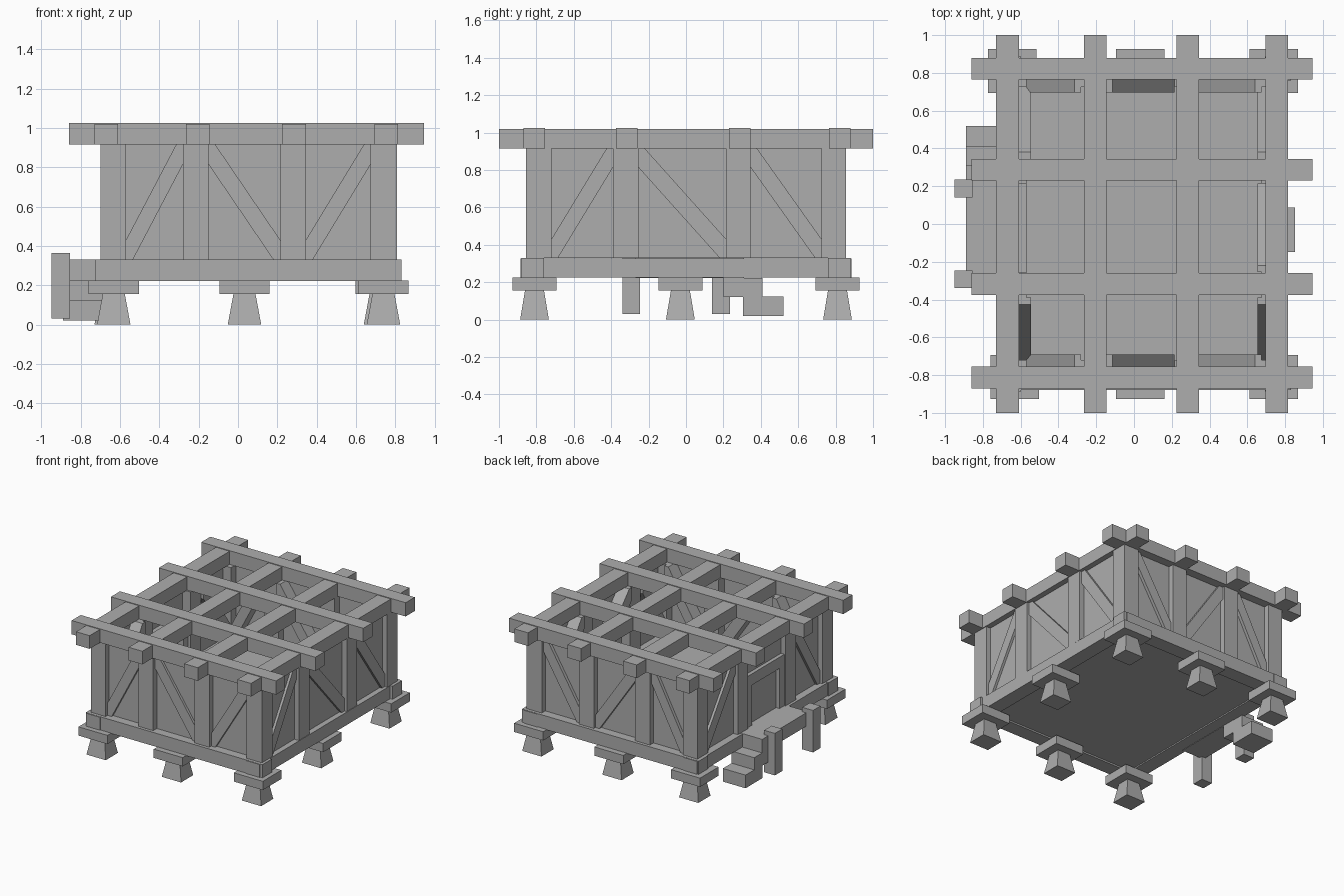
import bpy
import bmesh
from mathutils import Vector

cube = bpy.data.objects.get("Cube")
if cube:
    bpy.data.objects.remove(cube, do_unlink=True)

grey = bpy.data.materials.new("plain_grey")
grey.use_nodes = True
COLOUR = (0.42, 0.42, 0.42, 1)
grey.diffuse_color = COLOUR
grey.node_tree.nodes["Principled BSDF"].inputs["Base Color"].default_value = COLOUR


def finish(name, bm):
    bmesh.ops.recalc_face_normals(bm, faces=bm.faces)
    mesh = bpy.data.meshes.new(name)
    bm.to_mesh(mesh)
    bm.free()
    mesh.materials.append(grey)
    obj = bpy.data.objects.new(name, mesh)
    bpy.context.collection.objects.link(obj)
    return obj


def box(name, x, y, z, taper=1.0):
    """Box between three (low, high) ranges; taper scales its top."""
    bm = bmesh.new()
    bmesh.ops.create_cube(bm, size=1)
    for v in bm.verts:
        k = taper if v.co.z > 0 else 1
        v.co = Vector([(r[0] + r[1]) / 2 + c * (r[1] - r[0]) * f
                       for r, c, f in zip((x, y, z), v.co, (k, k, 1))])
    return finish(name, bm)


BOTTOM, TOP = 0.33, 0.915


def brace(name, axis, span, rising, depth):
    """Diagonal strut clipped to its wall bay, along x (0) or y (1)."""
    a, b = span if rising else span[::-1]
    w = 0.035 if rising else -0.035
    h = 0.1
    outline = [(a, BOTTOM), (a + w, BOTTOM), (b, TOP - h),
               (b, TOP), (b - w, TOP), (a, BOTTOM + h)]
    bm = bmesh.new()
    verts = [bm.verts.new((u, depth[0], z) if axis == 0 else (depth[0], u, z))
             for u, z in outline]
    face = bm.faces.new(verts)
    out = bmesh.ops.extrude_face_region(bm, geom=[face])
    move = Vector((0, 0, 0))
    move[1 - axis] = depth[1] - depth[0]
    bmesh.ops.translate(bm, vec=move,
                        verts=[g for g in out["geom"] if isinstance(g, bmesh.types.BMVert)])
    return finish(name, bm)


# Post positions along both walls
POST_X = [(-0.70, -0.57), (-0.28, -0.15), (0.215, 0.345), (0.675, 0.81)]
POST_Y = [(-0.855, -0.72), (-0.39, -0.255), (0.215, 0.345), (0.725, 0.855)]
WALL_Z = (BOTTOM, TOP)

# Roof grid of crossing beams
for y in [(-0.87, -0.755), (-0.375, -0.26), (0.23, 0.345), (0.765, 0.88)]:
    box("roof_cross_beam", (-0.86, 0.945), y, (TOP, 1.025))
for x in [(-0.73, -0.61), (-0.265, -0.145), (0.225, 0.345), (0.695, 0.815)]:
    box("roof_long_beam", x, (-1, 1), (TOP, 1.02))

# Sill logs and floor
for y in [(-0.88, -0.76), (0.76, 0.88)]:
    box("cross_sill", (-0.728, 0.832), y, (0.222, BOTTOM))
for x in [(-0.718, -0.597), (0.693, 0.812)]:
    box("long_sill", x, (-0.886, 0.886), (0.225, BOTTOM - 0.002))
box("floor", (-0.65, 0.75), (-0.8, 0.8), (0.235, 0.31))

# Posts around the perimeter
for i, x in enumerate(POST_X):
    for j, y in enumerate(POST_Y):
        if i in (0, 3) or j in (0, 3):
            box("wall_post", x, y, WALL_Z)

# Front and back walls: thin panels with struts
for side, y, depth in [("front", (-0.81, -0.79), (-0.83, -0.69)),
                       ("back", (0.79, 0.81), (0.695, 0.835))]:
    for k in range(3):
        bay = (POST_X[k][1], POST_X[k + 1][0])
        box(side + "_panel", bay, y, WALL_Z)
        brace(side + "_brace", 0, bay, k != 1, depth)

# Side walls, with the doorway in the middle of the right one
for side, x, depth in [("left", (0.75, 0.77), (0.655, 0.79)),
                       ("right", (-0.66, -0.64), (-0.68, -0.545))]:
    for k in range(3):
        bay = (POST_Y[k][1], POST_Y[k + 1][0])
        if side == "right" and k == 1:
            box("panel_above_door", x, bay, (0.73, TOP))
            box("door_lintel", (-0.69, -0.57), bay, (0.65, 0.74))
            box("door", x, bay, (BOTTOM, 0.65))
            for jamb in [(bay[0], bay[0] + 0.06), (bay[1] - 0.06, bay[1])]:
                box("door_jamb", (-0.69, -0.59), jamb, (BOTTOM, 0.65))
        else:
            box(side + "_panel", x, bay, WALL_Z)
            brace(side + "_brace", 1, bay, k == 0, depth)

# Tapered feet under flat pads
for x, y in [(-0.632, -0.81), (0.033, -0.81), (0.74, -0.81), (0.725, -0.03),
             (-0.645, 0.81), (0.033, 0.81), (0.74, 0.81)]:
    box("foot_pad", (x - 0.128, x + 0.128), (y - 0.117, y + 0.117), (0.155, 0.225))
    box("foot", (x - 0.085, x + 0.085), (y - 0.077, y + 0.077), (0, 0.155), 0.66)

# Porch with posts and two steps
box("porch_deck", (-0.89, -0.69), (-0.27, 0.31), (0.222, BOTTOM))
box("upper_step", (-0.89, -0.69), (0.2, 0.41), (0.12, 0.222))
box("lower_step", (-0.89, -0.69), (0.305, 0.52), (0.02, 0.125))
for y in [(-0.34, -0.245), (0.14, 0.235)]:
    box("porch_post", (-0.95, -0.855), y, (0.03, 0.365))
